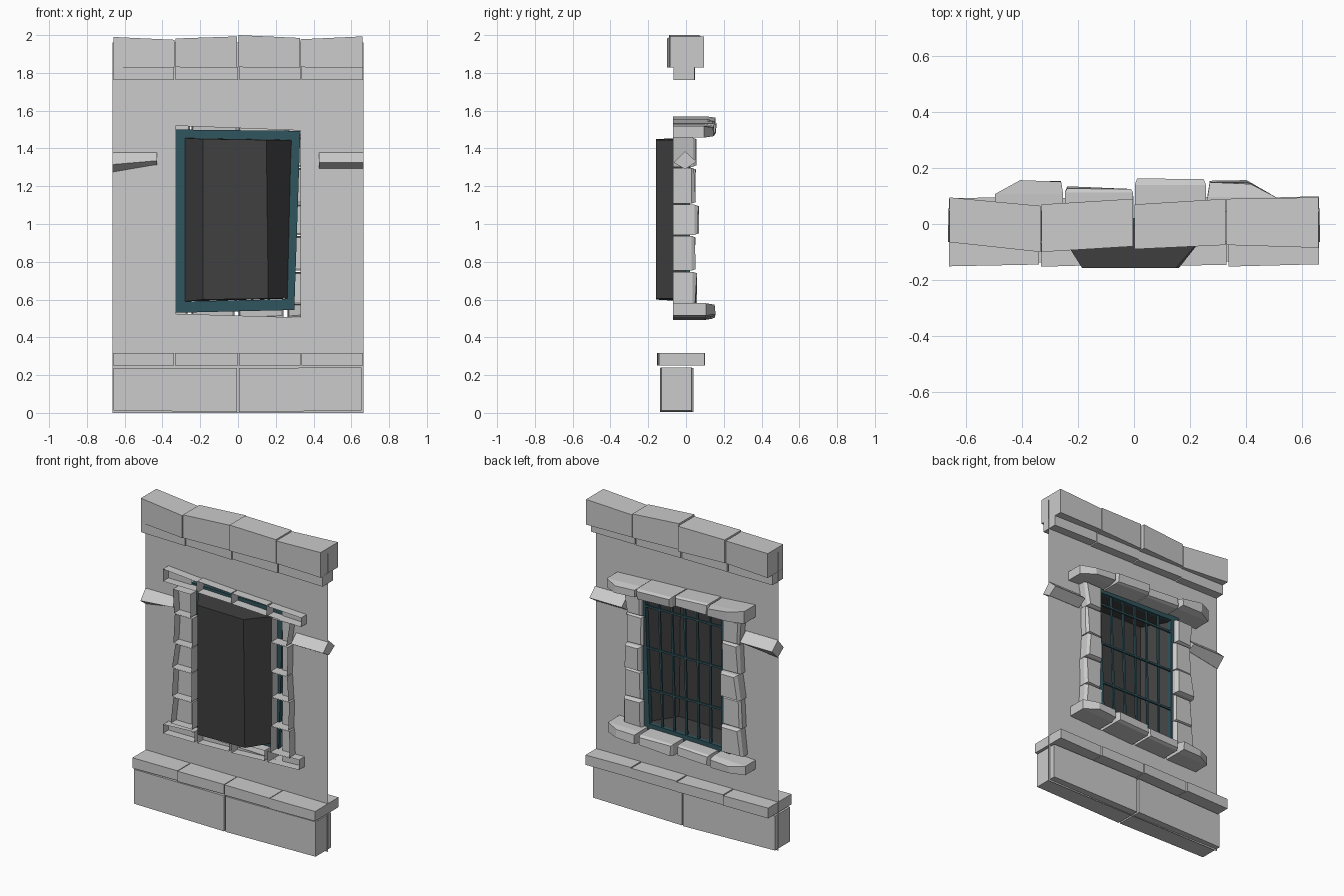
import bpy, bmesh, random
from mathutils import Vector

if "Cube" in bpy.data.objects:
    bpy.data.objects.remove(bpy.data.objects["Cube"])

random.seed(4)

def mat(name, col):
    m = bpy.data.materials.new(name)
    m.diffuse_color = (*col, 1)
    m.use_nodes = True
    m.node_tree.nodes["Principled BSDF"].inputs["Base Color"].default_value = m.diffuse_color
    return m

IRON = mat("dark_teal_iron", (0.03, 0.09, 0.11))
DARK = mat("dark_recess", (0.05, 0.05, 0.05))

def mesh(name, verts, faces, material=None, recalc=True):
    me = bpy.data.meshes.new(name)
    me.from_pydata(verts, [], faces)
    if recalc:
        bm = bmesh.new()
        bm.from_mesh(me)
        bmesh.ops.recalc_face_normals(bm, faces=bm.faces)
        bm.to_mesh(me)
        bm.free()
    ob = bpy.data.objects.new(name, me)
    bpy.context.collection.objects.link(ob)
    if material:
        me.materials.append(material)
    return ob

SIDES = [(i, (i + 1) % 4, (i + 1) % 4 + 4, i + 4) for i in range(4)]

def block(name, x0, x1, left, right, material=None):
    """Block between two end sections, each (y0, y1, z0, z1)."""
    v = []
    for x, (y0, y1, z0, z1) in ((x0, left), (x1, right)):
        v += [(x, y0, z0), (x, y1, z0), (x, y1, z1), (x, y0, z1)]
    return mesh(name, v, SIDES + [(0, 1, 2, 3), (4, 5, 6, 7)], material)

def stone(name, quad, depth, ends=(0.012, 0.012)):
    """Stone set through the wall: open at the back, chamfered on the front.
    quad: x,z corners bottom-left, bottom-right, top-right, top-left."""
    l, r = ends
    c = 0.008
    front = [(l, c), (-r, c), (-r, -c), (l, -c)]
    v = [(x, -0.07, z) for x, z in quad]
    v += [(x, depth - 0.02 - (0.03 if max(ends) > 0.03 else 0), z) for x, z in quad]
    v += [(x + dx, depth + random.uniform(-0.008, 0.004), z + dz)
          for (x, z), (dx, dz) in zip(quad, front)]
    f = SIDES + [tuple(i + 4 for i in s) for s in SIDES] + [(8, 9, 10, 11)]
    return mesh(name, v, f)

# thin wall sheet with window opening
Y = -0.012
outer = [(-0.664, 0), (0.664, 0), (0.664, 1.96), (-0.664, 1.96)]
hole = [(-0.33, 0.525), (0.33, 0.505), (0.33, 1.495), (-0.33, 1.52)]
mesh("wall", [(x, Y, z) for x, z in outer + hole], SIDES, recalc=False)

# top cap stones: x0, x1, then y range and top height at each end
caps = [(-0.66, -0.335, (-0.065, 0.095, 1.99), (-0.10, 0.065, 1.975)),
        (-0.33, -0.004, (-0.10, 0.07, 1.982), (-0.08, 0.09, 1.993)),
        (0.002, 0.327, (-0.09, 0.07, 2.0), (-0.075, 0.09, 1.985)),
        (0.331, 0.66, (-0.075, 0.09, 1.978), (-0.085, 0.095, 1.993))]
for i, (x0, x1, a, b) in enumerate(caps):
    block(f"cap_stone_{i}", x0, x1, (a[0], a[1], 1.83, a[2]), (b[0], b[1], 1.828, b[2]))

# narrow courses below the cap and above the base
XS = [-0.664, -0.336, 0.002, 0.334, 0.664]
for i in range(4):
    x0, x1 = XS[i] + 0.003, XS[i + 1] - 0.003
    d = random.uniform(-0.006, 0.006)
    block(f"cap_moulding_{i}", x0, x1, (-0.062, 0.048, 1.765, 1.832),
          (-0.062 + d, 0.048 + d, 1.762, 1.832))
    block(f"base_ledge_{i}", x0, x1, (-0.148 + d, 0.095 + d, 0.25, 0.318),
          (-0.148 - d, 0.095 - d, 0.252, 0.316))

# base blocks
block("base_block_left", -0.66, -0.005, (-0.138, 0.02, 0.012, 0.238), (-0.138, 0.04, 0.005, 0.238))
block("base_block_right", 0.006, 0.655, (-0.138, 0.035, 0.005, 0.238), (-0.13, 0.03, 0.012, 0.24))

# diamond-section side beams
def beam(name, x0, x1, drop0, drop1):
    v = [(x, -0.005 + dy, 1.33 + dz)
         for x, drop in ((x0, drop0), (x1, drop1))
         for dy, dz in ((-0.06, -0.5 * drop + 0.015), (0, -drop), (0.06, 0), (0, 0.055))]
    return mesh(name, v, SIDES + [(0, 1, 2, 3), (4, 5, 6, 7)])

beam("side_beam_left", -0.664, -0.43, 0.06, 0.02)
beam("side_beam_right", 0.43, 0.664, 0.04, 0.04)

# window jamb stones, five each side
ZS = [0.57, 0.75, 0.94, 1.105, 1.30, 1.46]
OUT = [(0.44, 0.42), (0.43, 0.42), (0.43, 0.405), (0.42, 0.41), (0.415, 0.425)]
DEPTH = [0.055, 0.048, 0.066, 0.05, 0.056]
for side, sign in (("left", -1), ("right", 1)):
    for i in range(5):
        z0, z1 = ZS[i] + 0.003, ZS[i + 1] - 0.003
        a, b = OUT[i]
        n = 0.29 + random.uniform(-0.006, 0.008)
        if sign < 0:
            q = [(-a, z0), (-n, z0), (-n, z1), (-b, z1)]
        else:
            a, b = a - 0.015, b
            q = [(n, z0), (a, z0), (b, z1), (n, z1)]
        stone(f"jamb_stone_{side}_{i}", q, DEPTH[i])

# lintel and sill stones, four each, slightly tilted rows
LX = [-0.50, -0.25, 0.0, 0.26, 0.51]
TOPD = [0.157, 0.132, 0.16, 0.146]
BOTD = [0.145, 0.128, 0.15, 0.155]
for i in range(4):
    x0, x1 = LX[i] + 0.003, LX[i + 1] - 0.003
    ends = (0.09 if i == 0 else 0.008, 0.09 if i == 3 else 0.008)
    lo, hi = (lambda x: 1.475 - 0.03 * x), (lambda x: 1.543 - 0.055 * x)
    j = random.uniform(-0.006, 0.006)
    stone(f"lintel_stone_{i}", [(x0, lo(x0)), (x1, lo(x1) + j), (x1, hi(x1) - j), (x0, hi(x0))],
          TOPD[i], ends)
    lo, hi = (lambda x: 0.50 + 0.03 * x), (lambda x: 0.568 + 0.025 * x)
    stone(f"sill_stone_{i}", [(x0 + 0.0, lo(x0) + j), (x1 - 0.015, lo(x1)), (x1 - 0.015, hi(x1)), (x0, hi(x0) - j)],
          BOTD[i], ends)

# dark recess behind the grille, open towards +y
back = [(-0.185, 0.60), (0.16, 0.605), (0.15, 1.445), (-0.185, 1.45)]
rim = [(-0.285, 0.59), (0.265, 0.605), (0.285, 1.445), (-0.285, 1.455)]
mesh("window_recess", [(x, -0.158, z) for x, z in back] + [(x, 0.0, z) for x, z in rim],
     SIDES + [(0, 1, 2, 3)], DARK)

# iron window frame ring
fo = [(-0.335, 0.53), (0.298, 0.545), (0.33, 1.493), (-0.335, 1.50)]
fi = [(-0.275, 0.59), (0.25, 0.602), (0.283, 1.442), (-0.275, 1.455)]
fv = [(x, y, z) for y in (-0.006, 0.022) for q in (fo, fi) for x, z in q]
ff = []
for i in range(4):
    k = (i + 1) % 4
    ff += [(i, k, k + 4, i + 4), (i + 8, k + 8, k + 12, i + 12),
           (i, k, k + 8, i + 8), (i + 4, k + 4, k + 12, i + 12)]
mesh("window_frame", fv, ff, IRON)

# grille bars
def bar(name, p, q, r=0.006):
    p, q = Vector(p), Vector(q)
    side = (q - p).cross(Vector((0, 1, 0))).normalized() * r
    dep = Vector((0, r, 0))
    v = [c + s for c in (p, q) for s in (side + dep, side - dep, -side - dep, -side + dep)]
    mesh(name, v, SIDES + [(0, 1, 2, 3), (4, 5, 6, 7)], IRON)

for i in range(5):
    t = (i + 1) / 6
    bar(f"bar_vertical_{i}", (-0.275 + 0.525 * t, 0.008, 0.58), (-0.275 + 0.558 * t, 0.008, 1.46))
for i, z in enumerate((0.83, 1.10, 1.37)):
    bar(f"bar_horizontal_{i}", (-0.285, 0.014, z + 0.005), (0.285, 0.014, z - 0.005))
